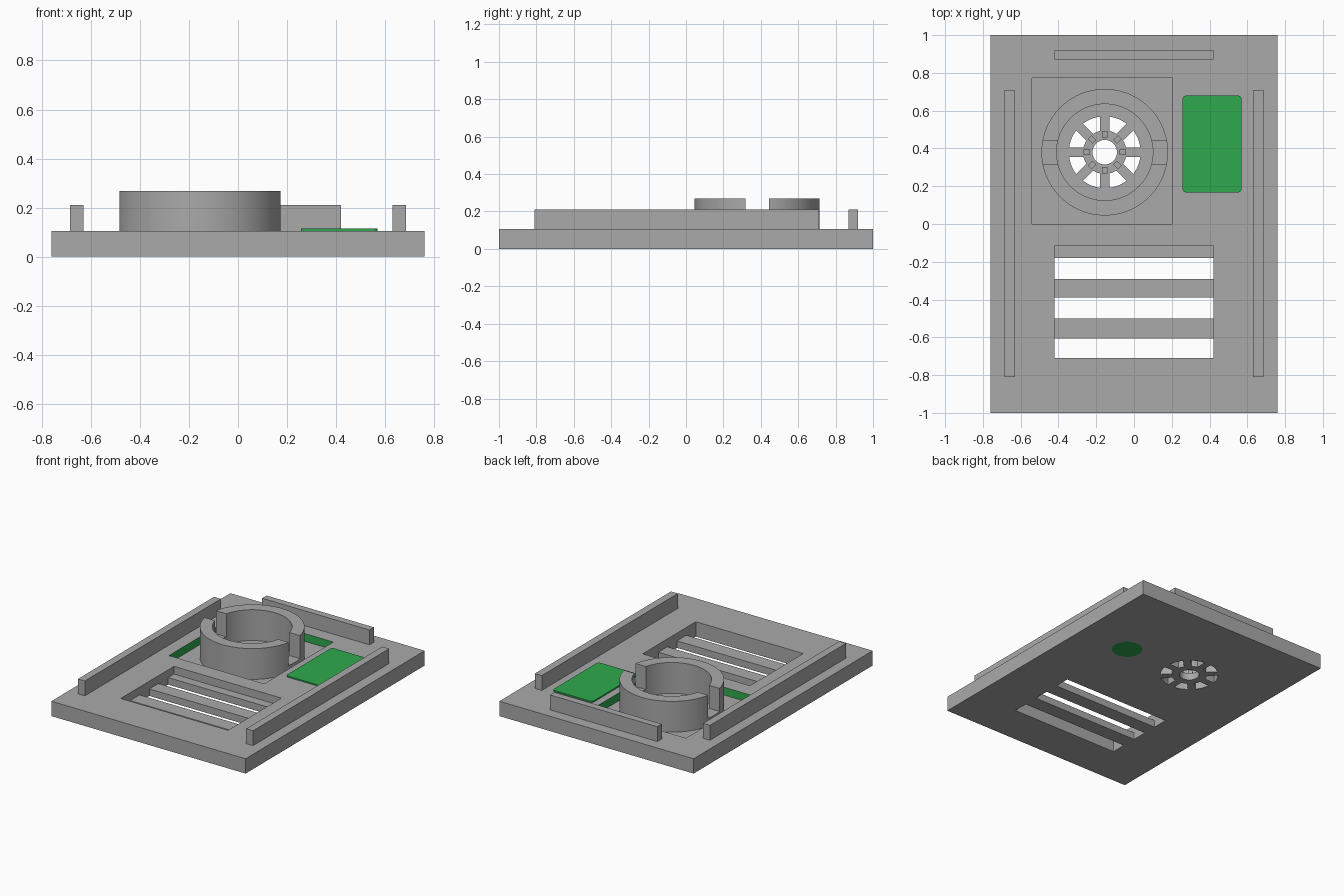
import bpy, bmesh, math

if "Cube" in bpy.data.objects:
    bpy.data.objects.remove(bpy.data.objects["Cube"])


def material(name, rgb):
    m = bpy.data.materials.new(name)
    m.diffuse_color = (*rgb, 1)
    m.use_nodes = True
    m.node_tree.nodes["Principled BSDF"].inputs["Base Color"].default_value = m.diffuse_color
    return m


GREY = material("grey plastic", (0.40, 0.40, 0.40))
GREEN = material("green", (0.027, 0.40, 0.075))
CX, CY = -0.155, 0.38            # fan centre
FLOOR, TOP = 0.05, 0.105         # recess floor and plate top


def prism(name, pts, z0, z1, mat=GREY):
    """Extrude a counter-clockwise outline from z0 to z1."""
    bm = bmesh.new()
    face = bm.faces.new([bm.verts.new((x, y, z0)) for x, y in pts])
    ext = bmesh.ops.extrude_face_region(bm, geom=[face])
    bmesh.ops.translate(bm, vec=(0, 0, z1 - z0),
                        verts=[v for v in ext["geom"] if isinstance(v, bmesh.types.BMVert)])
    bmesh.ops.recalc_face_normals(bm, faces=bm.faces)
    me = bpy.data.meshes.new(name)
    bm.to_mesh(me)
    bm.free()
    me.materials.append(mat)
    ob = bpy.data.objects.new(name, me)
    bpy.context.collection.objects.link(ob)
    return ob


def rect(x0, x1, y0, y1):
    return [(x0, y0), (x1, y0), (x1, y1), (x0, y1)]


def arc(cx, cy, r, a0, a1, n):
    return [(cx + r * math.cos(a0 + (a1 - a0) * i / n),
             cy + r * math.sin(a0 + (a1 - a0) * i / n)) for i in range(n + 1)]


def circle(cx, cy, r, n=64):
    return arc(cx, cy, r, 0, math.tau, n)[:-1]


def cut(ob, pts, z0, z1):
    """Cut an extruded outline out of an object."""
    tool = prism("cutter", pts, z0, z1)
    tool.hide_render = True
    mod = ob.modifiers.new("cut", "BOOLEAN")
    mod.operation, mod.solver, mod.object = "DIFFERENCE", "EXACT", tool
    bpy.context.view_layer.objects.active = ob
    bpy.ops.object.modifier_apply(modifier=mod.name)
    bpy.data.objects.remove(tool)


def smooth(ob):
    bpy.ops.object.select_all(action="DESELECT")
    ob.select_set(True)
    bpy.context.view_layer.objects.active = ob
    bpy.ops.object.shade_smooth_by_angle(angle=math.radians(30))


# Base plate with a fan recess and a vent recess
plate = prism("base_plate", rect(-0.76, 0.76, -1, 1), 0, TOP)
cut(plate, rect(-0.54, 0.205, 0, 0.772), FLOOR, 0.3)
cut(plate, rect(-0.42, 0.42, -0.71, -0.115), FLOOR, 0.3)

# Three vent slots
for y0, y1 in ((-0.29, -0.18), (-0.50, -0.39), (-0.71, -0.605)):
    cut(plate, rect(-0.42, 0.42, y0, y1), -0.1, 0.2)

# Fan hub hole and eight openings between straight spokes
cut(plate, circle(CX, CY, 0.065, 32), -0.1, 0.2)
R_IN, R_OUT, HALF = 0.115, 0.19, 0.025
for i in range(8):
    a, b = i * math.pi / 4, (i + 1) * math.pi / 4
    so, si = math.asin(HALF / R_OUT), math.asin(HALF / R_IN)
    cut(plate, arc(CX, CY, R_OUT, a + so, b - so, 6)
        + arc(CX, CY, R_IN, b - si, a + si, 3), -0.1, 0.2)

# Round green plug in the underside
cut(plate, circle(0.375, 0.375, 0.10, 32), -0.1, FLOOR)
prism("underside_plug", circle(0.375, 0.375, 0.10, 32), 0, FLOOR, GREEN)

# Green walls of the fan recess
plate.data.materials.append(GREEN)
for p in plate.data.polygons:
    c = p.center
    if abs(p.normal.z) < 0.1 and c.z > FLOOR and -0.55 < c.x < 0.21 and -0.01 < c.y < 0.78:
        p.material_index = 1
smooth(plate)

# Fan collar with a notch on each side
collar = prism("fan_collar", circle(CX, CY, 0.335, 96), FLOOR, 0.268)
cut(collar, circle(CX, CY, 0.255, 96), 0, 0.4)
cut(collar, rect(CX - 0.5, CX + 0.5, 0.317, 0.443), TOP, 0.4)
smooth(collar)

# Small tabs around the hub
for i in range(8):
    a = i * math.pi / 4
    c, s = math.cos(a), math.sin(a)
    prism("hub_tab", [(CX + u * c - v * s, CY + u * s + v * c)
                      for u, v in rect(0.078, 0.113, -0.014, 0.014)], FLOOR, 0.08)

# Side rails and back rail
for side, x in (("left", -0.658), ("right", 0.658)):
    prism(side + "_rail", rect(x - 0.027, x + 0.027, -0.81, 0.71), TOP, 0.21)
prism("back_rail", rect(-0.42, 0.42, 0.87, 0.92), TOP, 0.21)

# Green card with rounded corners
x0, x1, y0, y1, r = 0.257, 0.57, 0.167, 0.68, 0.02
pts = []
for k, (x, y) in enumerate(((x1 - r, y1 - r), (x0 + r, y1 - r), (x0 + r, y0 + r), (x1 - r, y0 + r))):
    pts += arc(x, y, r, k * math.pi / 2, (k + 1) * math.pi / 2, 4)
prism("green_card", pts, TOP, 0.114, GREEN)
